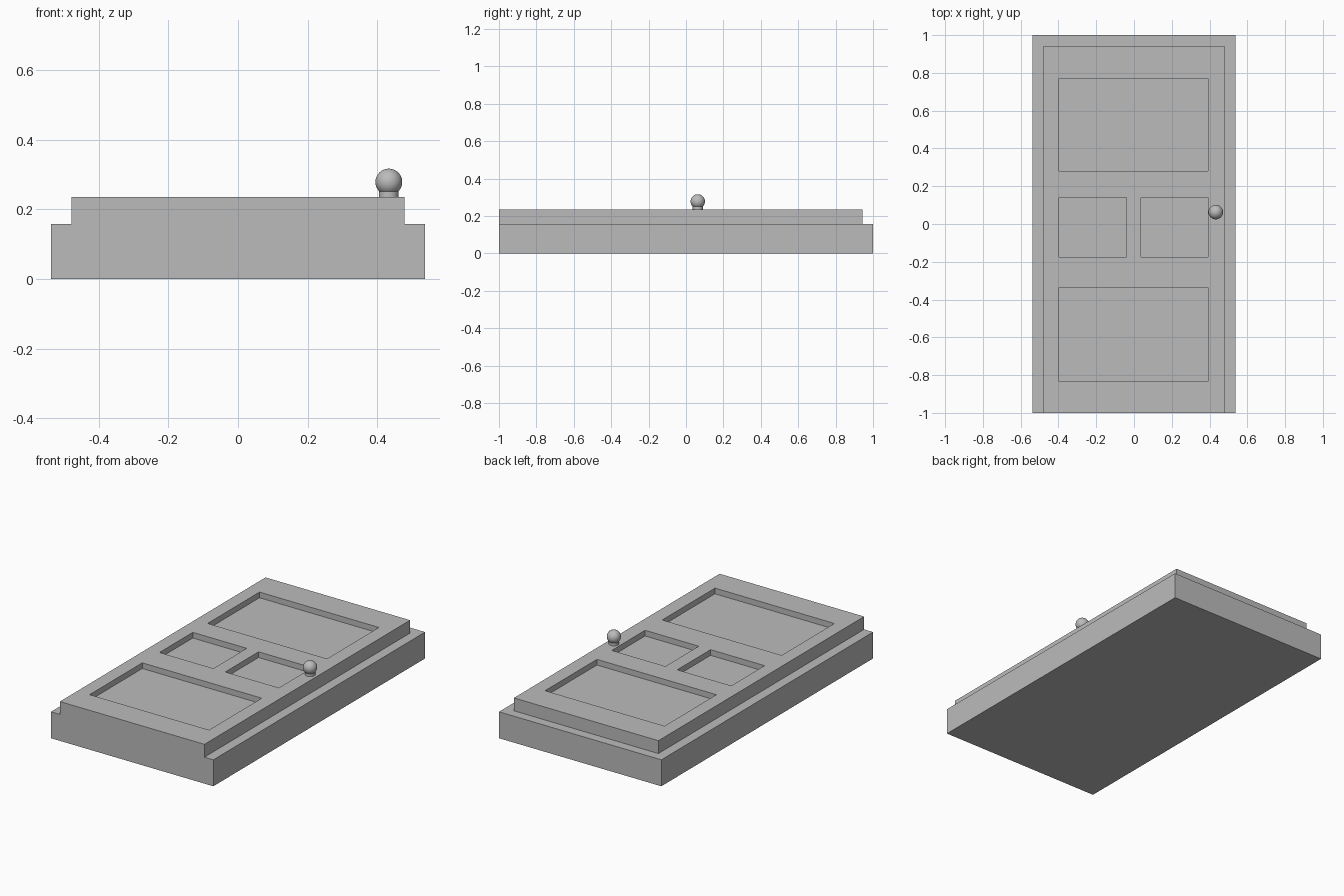
import bpy
import bmesh

if "Cube" in bpy.data.objects:
    bpy.data.objects.remove(bpy.data.objects["Cube"], do_unlink=True)

GREY = (0.5, 0.5, 0.5, 1.0)
grey = bpy.data.materials.new("plain grey")
grey.use_nodes = True
grey.diffuse_color = GREY
grey.node_tree.nodes["Principled BSDF"].inputs["Base Color"].default_value = GREY


def box(name, x, y, z):
    """Box between pairs of limits."""
    centre = [sum(pair) / 2 for pair in (x, y, z)]
    bpy.ops.mesh.primitive_cube_add(size=1, location=centre)
    ob = bpy.context.object
    ob.name = name
    ob.scale = [b - a for a, b in (x, y, z)]
    bpy.ops.object.transform_apply(location=True, rotation=False, scale=True)
    ob.data.materials.append(grey)
    return ob


FRAME_TOP, DOOR_TOP, RECESS = 0.158, 0.235, 0.034

# Surrounding frame, flush with the door at the threshold
box("door_frame", (-0.537, 0.537), (-1, 1), (0, FRAME_TOP))

# Door leaf: a grid sheet cut along the panel edges, panels pushed in
panels = [
    (-0.397, 0.393, 0.28, 0.77),
    (-0.397, -0.04, -0.175, 0.14),
    (0.038, 0.393, -0.175, 0.14),
    (-0.397, 0.393, -0.835, -0.337),
]
leaf = box("door_leaf", (-0.478, 0.478), (-1, 0.943), (FRAME_TOP, DOOR_TOP))
bm = bmesh.new()
bm.from_mesh(leaf.data)
for axis, cuts in ((0, {v for p in panels for v in p[:2]}),
                   (1, {v for p in panels for v in p[2:]})):
    for cut in sorted(cuts):
        point, normal = [0, 0, 0], [0, 0, 0]
        point[axis], normal[axis] = cut, 1
        bmesh.ops.bisect_plane(bm, geom=bm.verts[:] + bm.edges[:] + bm.faces[:],
                               plane_co=point, plane_no=normal)
for x0, x1, y0, y1 in panels:
    inside = []
    for f in bm.faces:
        c = f.calc_center_median()
        if f.normal.z > 0.9 and x0 < c.x < x1 and y0 < c.y < y1:
            inside.append(f)
    pushed = bmesh.ops.extrude_face_region(bm, geom=inside)["geom"]
    bmesh.ops.delete(bm, geom=inside, context="FACES")
    bmesh.ops.translate(bm, vec=(0, 0, -RECESS),
                        verts=[g for g in pushed if isinstance(g, bmesh.types.BMVert)])
bmesh.ops.dissolve_limit(bm, angle_limit=0.01, verts=bm.verts[:], edges=bm.edges[:])
bmesh.ops.recalc_face_normals(bm, faces=bm.faces[:])
bm.to_mesh(leaf.data)
bm.free()

# Knob: short neck and round ball
KNOB_X, KNOB_Y = 0.433, 0.063
bpy.ops.mesh.primitive_cylinder_add(vertices=32, radius=0.028, depth=0.016,
                                    location=(KNOB_X, KNOB_Y, DOOR_TOP + 0.008))
neck = bpy.context.object
neck.name = "knob_neck"
bpy.ops.mesh.primitive_uv_sphere_add(segments=32, ring_count=16, radius=0.0385,
                                     location=(KNOB_X, KNOB_Y, 0.278))
ball = bpy.context.object
ball.name = "knob_ball"
for ob in (neck, ball):
    ob.data.materials.append(grey)
    bpy.ops.object.select_all(action="DESELECT")
    ob.select_set(True)
    bpy.context.view_layer.objects.active = ob
    bpy.ops.object.shade_smooth_by_angle()
